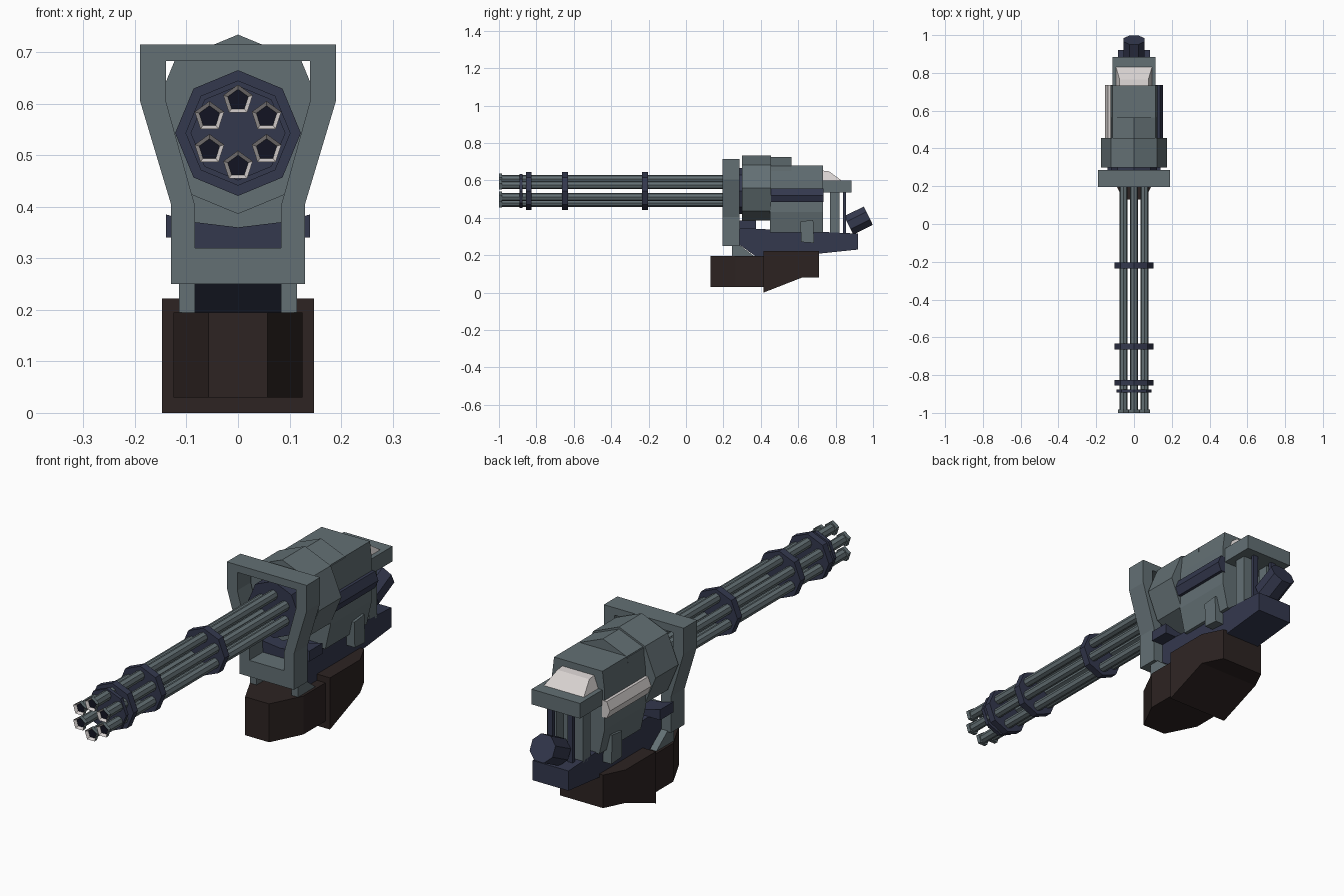
import bpy, bmesh, math
from mathutils import Matrix, Vector

if "Cube" in bpy.data.objects:
    bpy.data.objects.remove(bpy.data.objects["Cube"])


def material(name, rgb):
    m = bpy.data.materials.new(name)
    m.diffuse_color = (*rgb, 1)
    m.use_nodes = True
    m.node_tree.nodes["Principled BSDF"].inputs["Base Color"].default_value = m.diffuse_color
    return m


GREY = material("grey green steel", (.125, .162, .175))
NAVY = material("navy steel", (.034, .040, .076))
BROWN = material("dark brown", (.026, .017, .016))
LIGHT = material("pale grey", (.68, .64, .63))
BLACK = material("bore black", (.006, .007, .016))


def finish(bm, name, *mats):
    bmesh.ops.recalc_face_normals(bm, faces=bm.faces)
    me = bpy.data.meshes.new(name)
    bm.to_mesh(me)
    bm.free()
    ob = bpy.data.objects.new(name, me)
    bpy.context.collection.objects.link(ob)
    for m in mats:
        me.materials.append(m)
    return ob


def prism(name, mat, axis, pts, a, b, mirror=False, taper=None):
    """Extrude a profile from a to b along x (y,z pts), y (x,z pts) or z (x,y pts)."""
    place = {"x": lambda p, t: (t, p[0], p[1]),
             "y": lambda p, t: (p[0], t, p[1]),
             "z": lambda p, t: (p[0], p[1], t)}[axis]
    bm = bmesh.new()
    lo = [bm.verts.new(place(p, a)) for p in pts]
    hi = [bm.verts.new(place(p, b)) for p in pts]
    bm.faces.new(lo)
    bm.faces.new(hi)
    n = len(pts)
    for i in range(n):
        j = (i + 1) % n
        bm.faces.new((lo[i], lo[j], hi[j], hi[i]))
    if taper:
        for v in bm.verts:
            v.co.x *= taper(v.co)
    if mirror:
        # drop faces lying on the mirror plane after fixing normals
        bmesh.ops.recalc_face_normals(bm, faces=bm.faces)
        inner = [f for f in bm.faces if all(abs(v.co.x) < 1e-5 for v in f.verts)]
        bmesh.ops.delete(bm, geom=inner, context='FACES')
    ob = finish(bm, name, mat)
    if mirror:
        ob.modifiers.new("mirror", 'MIRROR')
    return ob


def box(name, mat, x, y, z, mirror=False):
    return prism(name, mat, "z", [(x[0], y[0]), (x[1], y[0]), (x[1], y[1]), (x[0], y[1])],
                 z[0], z[1], mirror)


def ngon(n, r, cx, cz):
    return [(cx + r * math.sin(2 * math.pi * i / n), cz + r * math.cos(2 * math.pi * i / n))
            for i in range(n)]


def sym(half):
    """Full outline from a right half listed top to bottom."""
    return half + [(-x, z) for x, z in reversed(half) if x > 1e-6]


# Six barrels, each with a pentagonal muzzle and a recessed bore
CZ = .543
for i, (x, z) in enumerate(ngon(6, .064, 0, CZ)):
    prism(f"barrel_{i}", GREY, "y", ngon(8, .021, x, z), -.985, .26)
    muzzle = prism(f"muzzle_{i}", GREY, "y", ngon(5, .030, x, z), -1, -.983)
    me = muzzle.data
    me.materials.append(LIGHT)
    me.materials.append(BLACK)
    bm = bmesh.new()
    bm.from_mesh(me)
    front = min(bm.faces, key=lambda f: f.calc_center_median().y)
    front.material_index = 1
    bmesh.ops.inset_individual(bm, faces=[front], thickness=.009)
    for v in front.verts:
        v.co.y += .012
    front.material_index = 2
    for e in front.edges:
        for f in e.link_faces:
            if f is not front:
                f.material_index = 1
    bm.to_mesh(me)
    bm.free()

# Barrel clamps and hub
for i, (y, t, r) in enumerate([(-.22, .032, .102), (-.648, .032, .102),
                               (-.84, .030, .102), (-.883, .016, .092)]):
    prism(f"barrel_clamp_{i}", NAVY, "y", ngon(8, r, 0, CZ), y - t / 2 + .0, y + t / 2)
prism("barrel_hub", NAVY, "y", ngon(8, .122, 0, CZ), .24, .305)

# Front frame around the hub, with feet
prism("front_frame", GREY, "y",
      [(0, .715), (.19, .715), (.19, .605), (.13, .405), (.13, .25), (0, .25),
       (0, .32), (.083, .32), (.083, .40), (.14, .605), (.14, .683), (0, .683)],
      .195, .287, mirror=True)
prism("frame_foot", GREY, "x", [(.245, .255), (.245, .19), (.37, .19), (.285, .255)],
      .083, .114, mirror=True)

# Octagonal drum, ridged roof and rear housing
prism("front_drum", GREY, "y", ngon(8, .174, 0, .56), .30, .455)
prism("ridged_roof", GREY, "y", sym([(0, .725), (.118, .677), (.12, .60)]), .45, .565)
prism("rear_housing", GREY, "y",
      sym([(.115, .68), (.125, .60), (.125, .43), (.10, .32)]), .45, .732)

# Side rails: pale on the left, navy on the right
for name, mat, s in (("left_rail", LIGHT, -1), ("right_rail", NAVY, 1)):
    prism(name, mat, "y", [(s * .115, .557), (s * .138, .557), (s * .153, .52),
                           (s * .138, .485), (s * .115, .485)], .45, .735)

# Navy base with cradle and side brackets
prism("base", NAVY, "x", [(.287, .345), (.92, .315), (.92, .23), (.71, .208),
                          (.60, .195), (.37, .195), (.287, .255)], -.085, .085)
prism("cradle", NAVY, "y", sym([(0, .36), (.083, .37), (.14, .385), (.14, .34)]), .285, .375)
prism("side_bracket", GREY, "x", [(.612, .38), (.68, .388), (.685, .265), (.615, .27)],
      .08, .125, mirror=True)

# Rear shelf with posts and pale sight wedge
box("rear_shelf", GREY, (-.115, .115), (.73, .885), (.535, .60))
box("rear_post", GREY, (.04, .085), (.77, .822), (.31, .54), mirror=True)
box("rear_rod", NAVY, (.035, .06), (.84, .856), (.31, .54), mirror=True)
prism("sight_wedge", LIGHT, "x", [(.732, .60), (.732, .652), (.765, .648), (.83, .60)],
      -.095, .095, taper=lambda c: .8 if c.z > .62 else 1)

# Tilted octagonal motor at the back
bm = bmesh.new()
direction = Vector((0, .105, .052)).normalized()
turn = Vector((0, 0, 1)).rotation_difference(direction).to_matrix().to_4x4()
spin = Matrix.Rotation(math.pi / 8, 4, 'Z')
bmesh.ops.create_cone(bm, cap_ends=True, segments=8, radius1=.059, radius2=.059, depth=.117,
                      matrix=Matrix.Translation((0, .922, .385)) @ turn @ spin)
finish(bm, "rear_motor", NAVY)

# Brown ammunition box in two parts
prism("ammo_box_front", BROWN, "z",
      [(-.057, .13), (.057, .13), (.125, .265), (.125, .43), (-.125, .43), (-.125, .265)],
      .03, .195)
prism("ammo_box_rear", BROWN, "x",
      [(.415, 0), (.415, .222), (.62, .222), (.71, .222), (.71, .08), (.62, .08)],
      -.147, .147, taper=lambda c: .7 if c.y > .7 else 1)
